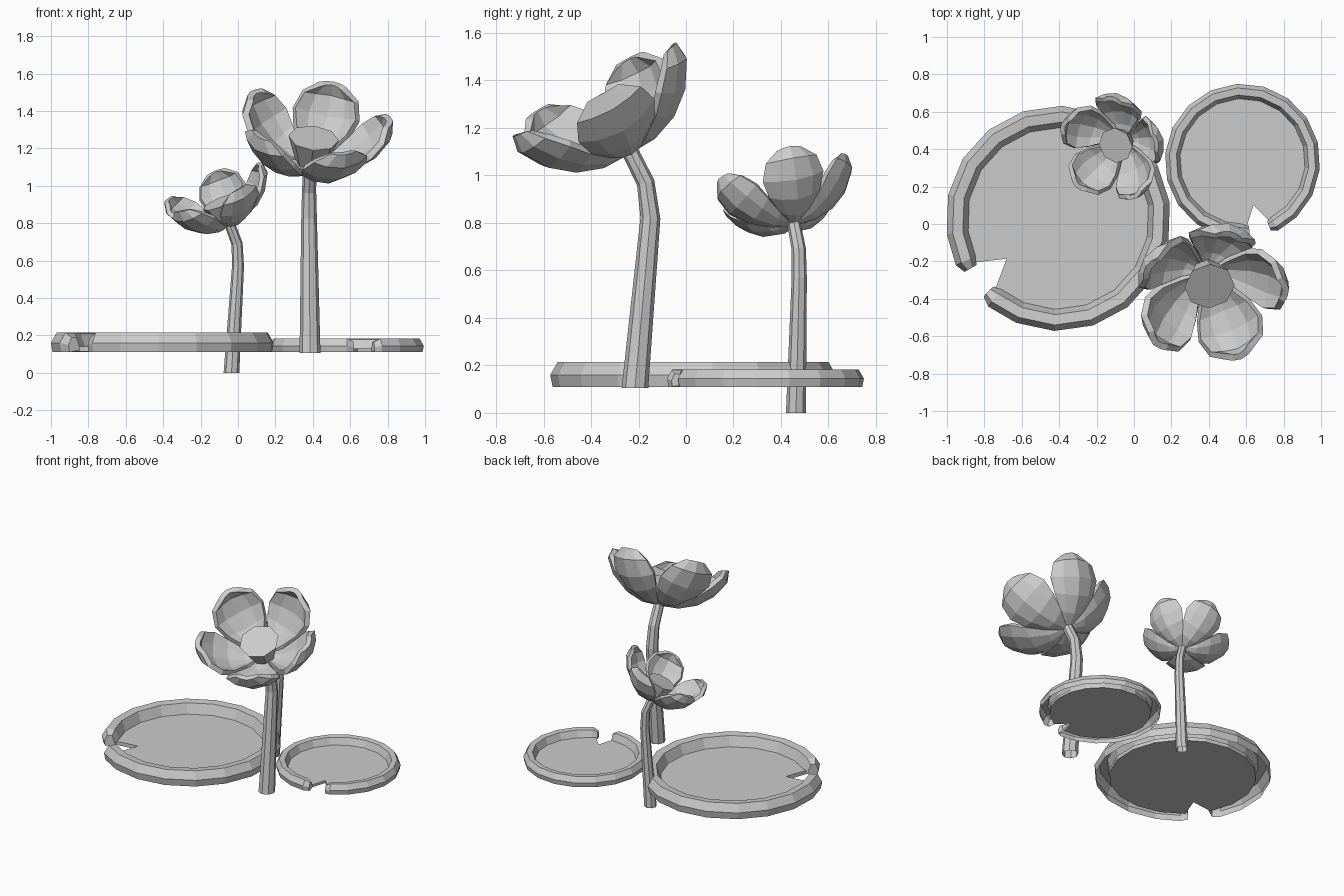
import bpy, bmesh, math
from mathutils import Vector, Matrix

cube = bpy.data.objects.get("Cube")
if cube:
    bpy.data.objects.remove(cube, do_unlink=True)

grey = bpy.data.materials.new("light_grey")
grey.use_nodes = True
grey.diffuse_color = (0.6, 0.6, 0.6, 1)
grey.node_tree.nodes["Principled BSDF"].inputs["Base Color"].default_value = (0.6, 0.6, 0.6, 1)


def finish(bm, name, matrix=None):
    mesh = bpy.data.meshes.new(name)
    bm.to_mesh(mesh)
    bm.free()
    mesh.materials.append(grey)
    ob = bpy.data.objects.new(name, mesh)
    if matrix:
        ob.matrix_world = matrix
    bpy.context.collection.objects.link(ob)
    return ob


def bridge(bm, rows, closed=False):
    """Join consecutive rows of vertices with quads."""
    for a, b in zip(rows, rows[1:]):
        n = len(a)
        for i in range(n if closed else n - 1):
            j = (i + 1) % n
            bm.faces.new((a[i], a[j], b[j], b[i]))


def polar(r, angle, z):
    return Vector((r * math.cos(angle), r * math.sin(angle), z))


# Lily pad: raised rim, open underneath, around a notched disc
RIM = [(0.592, 0.0), (0.602, 0.05), (0.57, 0.105), (0.515, 0.1), (0.48, 0.015)]
RIM_MID = Vector((0.54, 0.03))


def lily_pad(name, centre, notch, scale):
    matrix = Matrix.Translation((*centre, 0.11)) @ Matrix.Rotation(math.radians(notch), 4, "Z") @ Matrix.Scale(scale, 4)
    steps = 17
    gap = math.radians(10)
    angles = [gap + (2 * math.pi - 2 * gap) * i / steps for i in range(steps + 1)]

    bm = bmesh.new()
    rows = []
    sections = [(gap - 0.03, 0.6)] + [(a, 1) for a in angles[:]] + [(2 * math.pi - gap + 0.03, 0.6)]
    sections[1] = (gap + 0.06, 1)
    sections[-2] = (2 * math.pi - gap - 0.06, 1)
    for a, size in sections:
        row = []
        for r, z in RIM:
            r = RIM_MID.x + (r - RIM_MID.x) * size
            row.append(bm.verts.new(polar(r, a, z * (0.4 + 0.6 * size))))
        rows.append(row)
    bridge(bm, rows)
    bm.faces.new(rows[0])
    bm.faces.new(reversed(rows[-1]))
    bmesh.ops.recalc_face_normals(bm, faces=bm.faces)
    finish(bm, name + "_rim", matrix)

    bm = bmesh.new()
    outlines = []
    for z in (0.003, 0.03):
        outline = [bm.verts.new(polar(0.5, a, z)) for a in angles]
        outline.append(bm.verts.new((0.35, 0, z)))
        hub = bm.verts.new((0, 0, z))
        n = len(outline)
        for i in range(n):
            bm.faces.new((hub, outline[i], outline[(i + 1) % n]))
        outlines.append(outline)
    bridge(bm, outlines, True)
    bmesh.ops.recalc_face_normals(bm, faces=bm.faces)
    finish(bm, name + "_disc", matrix)


lily_pad("large_pad", (-0.405, 0.03), 218, 1)
lily_pad("small_pad", (0.58, 0.335), 284, 0.69)


# Stem: tapered tube along a bent path, open at the foot
def stem(name, path, radii):
    bm = bmesh.new()
    rows = []
    points = [Vector(p) for p in path]
    for i, p in enumerate(points):
        along = points[min(i + 1, len(points) - 1)] - points[max(i - 1, 0)]
        if i == 0:
            along = Vector((0, 0, 1))
        turn = Vector((0, 0, 1)).rotation_difference(along)
        rows.append([bm.verts.new(p + turn @ polar(radii[i], math.tau * k / 8, 0)) for k in range(8)])
    bridge(bm, rows, True)
    finish(bm, name)


stem("large_stem",
     [(0.385, -0.215, 0.105), (0.38, -0.15, 0.82), (0.38, -0.17, 0.97), (0.385, -0.25, 1.13)],
     [0.056, 0.042, 0.038, 0.035])
stem("small_stem",
     [(-0.035, 0.463, 0), (0, 0.477, 0.57), (-0.005, 0.475, 0.69), (-0.05, 0.452, 0.81)],
     [0.042, 0.032, 0.03, 0.028])

# Petal spine: distance from the axis, height, half width
SPINE = [(0.02, 0.0, 0.03), (0.13, 0.005, 0.09), (0.25, 0.05, 0.155),
         (0.35, 0.13, 0.185), (0.42, 0.24, 0.155), (0.415, 0.32, 0.075)]
ACROSS = (-1, -0.6, 0, 0.6, 1)


def petal(name, matrix):
    bm = bmesh.new()
    rows = []
    for i, (r, z, half) in enumerate(SPINE):
        a, b = SPINE[max(i - 1, 0)], SPINE[min(i + 1, len(SPINE) - 1)]
        inward = Vector((a[1] - b[1], 0, b[0] - a[0])).normalized()
        rows.append([bm.verts.new(Vector((r, v * half, z)) + inward * (0.4 * half * v * v)) for v in ACROSS])
    bridge(bm, rows)
    bm.normal_update()
    bm.faces.ensure_lookup_table()
    if bm.faces[0].normal.z > 0:
        bmesh.ops.reverse_faces(bm, faces=bm.faces)
    ob = finish(bm, name, matrix)
    shell = ob.modifiers.new("thickness", "SOLIDIFY")
    shell.thickness = 0.035
    shell.offset = -1


# Flower: five petals around a flared eight-sided centre
def flower(name, base, axis, spin, scale):
    tilt = Vector((0, 0, 1)).rotation_difference(Vector(axis)).to_matrix().to_4x4()
    matrix = Matrix.Translation(base) @ tilt @ Matrix.Scale(scale, 4)
    for k in range(5):
        petal(f"{name}_petal_{k + 1}", matrix @ Matrix.Rotation(math.radians(spin + 72 * k), 4, "Z"))
    bm = bmesh.new()
    bmesh.ops.create_cone(bm, cap_ends=True, segments=8, radius1=0.07, radius2=0.135, depth=0.18,
                          matrix=Matrix.Translation((0, 0, 0.1)))
    finish(bm, name + "_centre", matrix)


flower("large_flower", (0.385, -0.24, 1.09), (0.10, -0.49, 0.87), 6, 1)
flower("small_flower", (-0.045, 0.455, 0.79), (-0.39, -0.25, 0.885), 11, 0.72)
